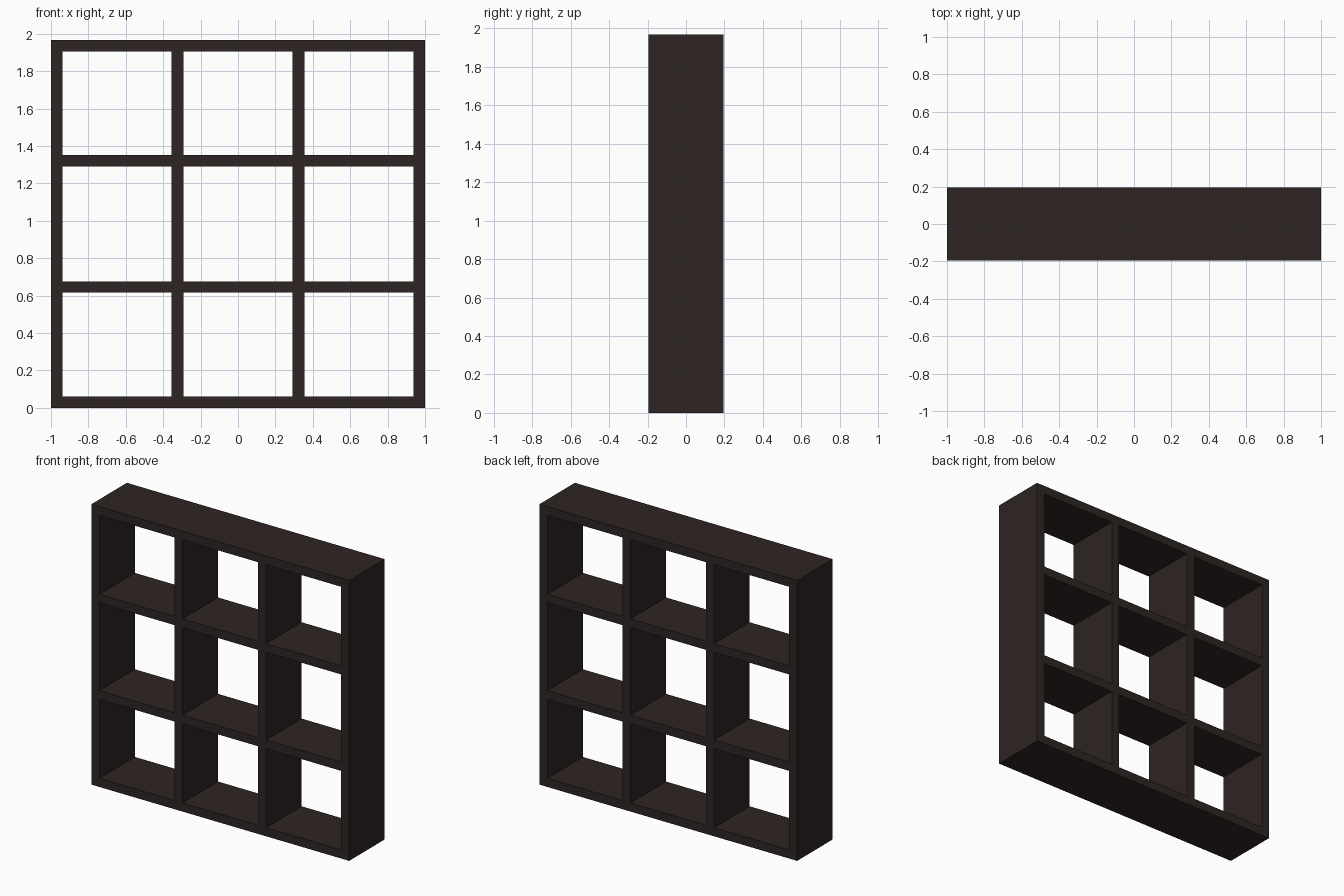
import bpy, bmesh

if "Cube" in bpy.data.objects:
    bpy.data.objects.remove(bpy.data.objects["Cube"])

DEPTH = 0.392
# Board edges across the width and up the height (board, gap, board, ...)
XS = [-1.0, -0.937, -0.356, -0.292, 0.292, 0.356, 0.937, 1.0]
ZS = [0.0, 0.061, 0.615, 0.676, 1.291, 1.352, 1.906, 1.967]

wood = bpy.data.materials.new("black brown wood")
wood.diffuse_color = (0.027, 0.018, 0.017, 1)
wood.use_nodes = True
wood.node_tree.nodes["Principled BSDF"].inputs["Base Color"].default_value = wood.diffuse_color

# Front lattice: every cell that is a board, leaving nine openings
bm = bmesh.new()
grid = [[bm.verts.new((x, -DEPTH / 2, z)) for z in ZS] for x in XS]
for i in range(len(XS) - 1):
    for j in range(len(ZS) - 1):
        if i % 2 and j % 2:
            continue
        bm.faces.new((grid[i][j], grid[i + 1][j], grid[i + 1][j + 1], grid[i][j + 1]))

# Push the lattice back into an open-backed shelf unit
front = bm.faces[:]
new = bmesh.ops.extrude_face_region(bm, geom=front, use_keep_orig=True)["geom"]
bmesh.ops.translate(bm, vec=(0, DEPTH, 0),
                    verts=[g for g in new if isinstance(g, bmesh.types.BMVert)])
bmesh.ops.recalc_face_normals(bm, faces=bm.faces[:])

mesh = bpy.data.meshes.new("shelf_unit")
bm.to_mesh(mesh)
bm.free()
mesh.materials.append(wood)
bpy.context.collection.objects.link(bpy.data.objects.new("shelf_unit", mesh))
